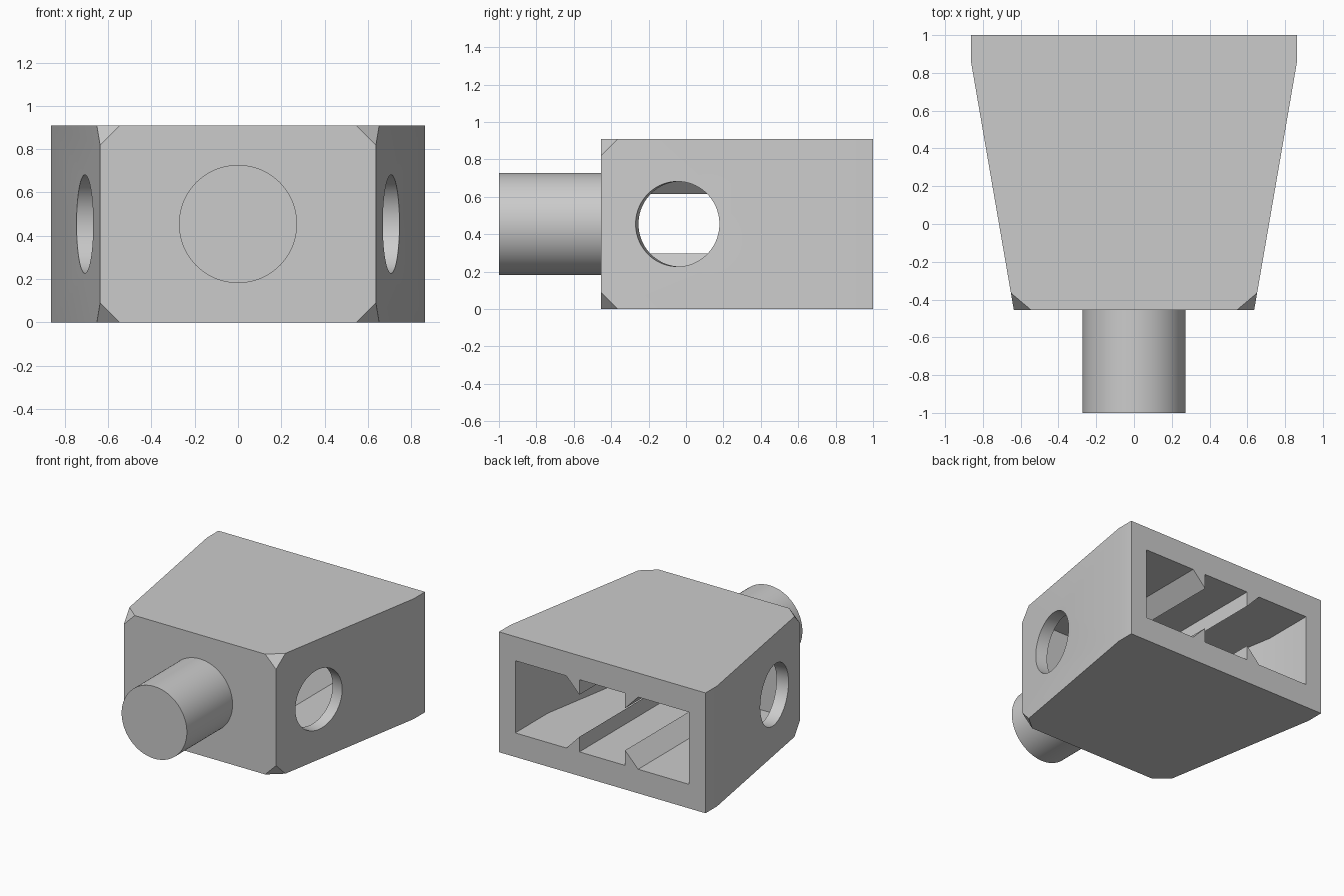
import bpy, bmesh, math
from mathutils import Vector, Matrix

U = 1 / 11            # design unit: the whole part is 22 units long
TAPER = 2.5 / 14.5    # side wall slope, x per y
ANGLE = math.atan(TAPER)

cube = bpy.data.objects.get("Cube")
if cube:
    bpy.data.objects.remove(cube)

grey = bpy.data.materials.new("light grey")
grey.use_nodes = True
grey.diffuse_color = (0.6, 0.6, 0.6, 1)
grey.node_tree.nodes["Principled BSDF"].inputs["Base Color"].default_value = grey.diffuse_color


def make_object(name, bm, helper=False):
    bmesh.ops.recalc_face_normals(bm, faces=bm.faces)
    bmesh.ops.scale(bm, vec=(U, U, U), verts=bm.verts)
    mesh = bpy.data.meshes.new(name)
    bm.to_mesh(mesh)
    bm.free()
    mesh.materials.append(grey)
    obj = bpy.data.objects.new(name, mesh)
    bpy.context.collection.objects.link(obj)
    obj.hide_render = helper
    return obj


def extrude_outline(points, offset):
    bm = bmesh.new()
    face = bm.faces.new([bm.verts.new(p) for p in points])
    new = bmesh.ops.extrude_face_region(bm, geom=[face])["geom"]
    bmesh.ops.translate(bm, vec=offset, verts=[v for v in new if isinstance(v, bmesh.types.BMVert)])
    return bm


def cylinder(radius, depth, matrix):
    bm = bmesh.new()
    bmesh.ops.create_cone(bm, cap_ends=True, segments=96, radius1=radius,
                          radius2=radius, depth=depth, matrix=matrix)
    return bm


def smooth(obj):
    bpy.ops.object.select_all(action="DESELECT")
    obj.select_set(True)
    bpy.context.view_layer.objects.active = obj
    bpy.ops.object.shade_smooth_by_angle(angle=math.radians(25))


# Tapered body with clipped front corners
half = [(7, -5), (9.5, 9.5), (9.5, 11)]
outline = half + [(-x, y) for x, y in reversed(half)]
bm = extrude_outline([(x, y, 0) for x, y in outline], (0, 0, 10))
front = [v for v in bm.verts if v.co.y < -4.9]
bmesh.ops.bevel(bm, geom=front, offset=1, offset_type="OFFSET", segments=1,
                profile=0.5, affect="VERTICES")
body = make_object("body", bm)

# Cavity open at the back, with toothed ribs along its floor and ceiling
quarter = [(8, 2), (3.3, 2), (2.1, 3.25), (2.1, 2)]
floor = quarter + [(-x, z) for x, z in reversed(quarter)]
section = floor + [(x, 10 - z) for x, z in reversed(floor)]
bm = extrude_outline([(x, -3, z) for x, z in section], (0, 15, 0))
inner_x = 7 - 1 / math.cos(ANGLE)
for side in (1, -1):
    normal = Vector((side * math.cos(ANGLE), -math.sin(ANGLE), 0))
    cut = bmesh.ops.bisect_plane(bm, geom=bm.verts[:] + bm.edges[:] + bm.faces[:],
                                 plane_co=(side * inner_x, -5, 0), plane_no=normal,
                                 clear_outer=True)["geom_cut"]
    bmesh.ops.holes_fill(bm, edges=[e for e in cut if isinstance(e, bmesh.types.BMEdge)])
# straight part of the cavity walls near the opening
for side in (1, -1):
    cut = bmesh.ops.bisect_plane(bm, geom=bm.verts[:] + bm.edges[:] + bm.faces[:],
                                 plane_co=(side * 8, 0, 0), plane_no=(side, 0, 0),
                                 clear_outer=True)["geom_cut"]
    bmesh.ops.holes_fill(bm, edges=[e for e in cut if isinstance(e, bmesh.types.BMEdge)
                                    and e.is_boundary])
cutters = [make_object("cavity_cutter", bm, True)]

# Round holes square to the sloping sides
for side, name in ((1, "left_hole_cutter"), (-1, "right_hole_cutter")):
    axis = Vector((side * math.cos(ANGLE), -math.sin(ANGLE), 0))
    place = Matrix.Translation((side * (7 + 4.5 * TAPER), -0.5, 5))
    turn = axis.to_track_quat("Z", "Y").to_matrix().to_4x4()
    cutters.append(make_object(name, cylinder(2.5, 4, place @ turn), True))

for cutter in cutters:
    mod = body.modifiers.new(cutter.name, "BOOLEAN")
    mod.operation = "DIFFERENCE"
    mod.solver = "EXACT"
    mod.object = cutter
    bpy.context.view_layer.objects.active = body
    bpy.ops.object.modifier_apply(modifier=mod.name)
for cutter in cutters:
    bpy.data.objects.remove(cutter)
smooth(body)

# Round stud on the front
turn = Matrix.Rotation(math.pi / 2, 4, "X")
stud = make_object("front_stud", cylinder(3, 6, Matrix.Translation((0, -8, 5)) @ turn))
smooth(stud)
